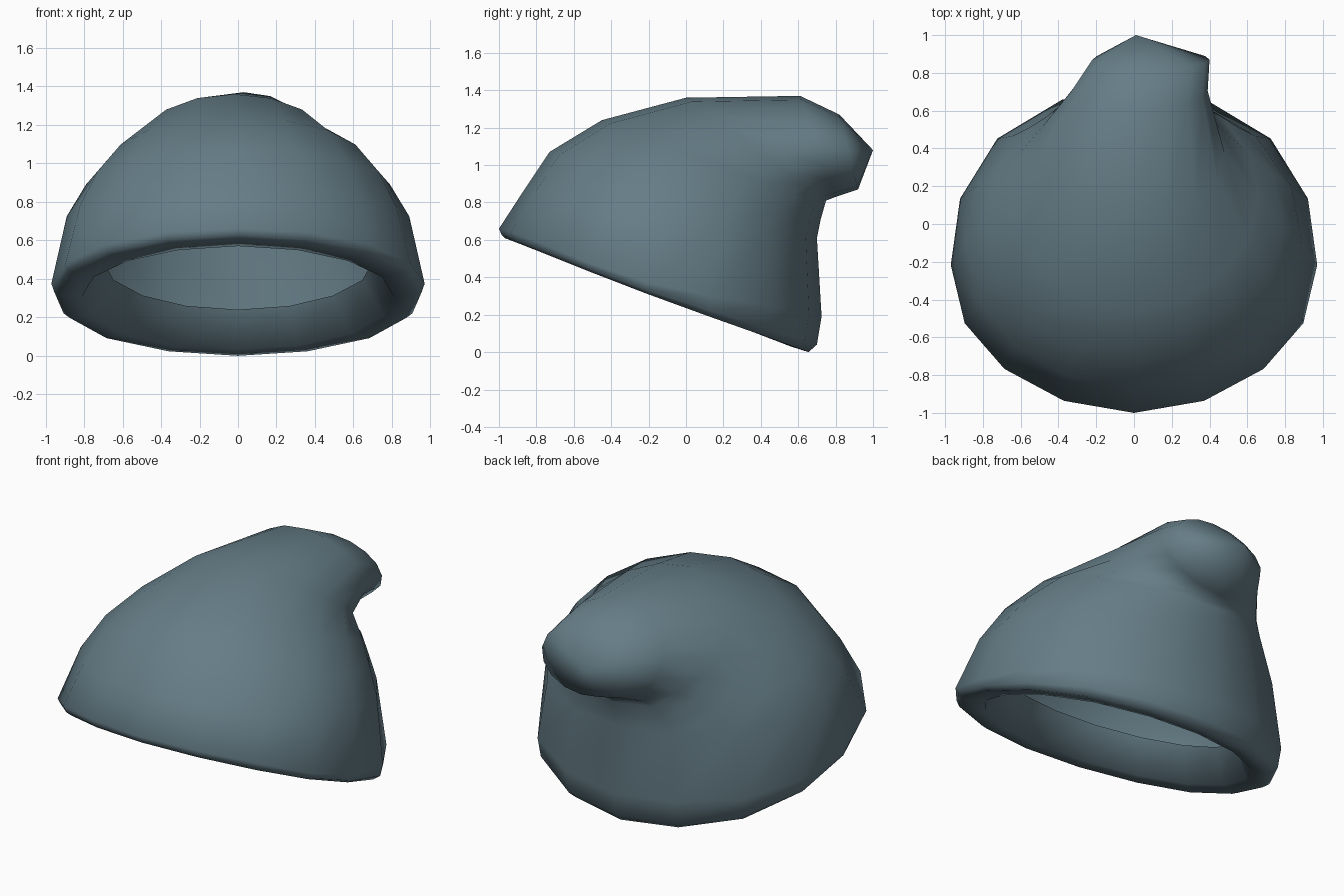
import bpy, bmesh, math

if "Cube" in bpy.data.objects:
    bpy.data.objects.remove(bpy.data.objects["Cube"])

SIDES = 16
mat = bpy.data.materials.new("slate blue grey")
mat.diffuse_color = (0.130, 0.203, 0.24, 1)
mat.use_nodes = True
mat.node_tree.nodes["Principled BSDF"].inputs["Base Color"].default_value = mat.diffuse_color

# Rings from the inner lip, around the rim, up to the drooping tip:
# (front y, front z, back y, back z, half width, x offset,
#  forward shift and lift of the sides, fullness of the back corners)
RINGS = [
    (-0.70, 0.74, 0.50, 0.24, 0.70, 0, 0, 0, 0),
    (-0.84, 0.57, 0.56, 0.03, 0.81, 0, 0.03, 0.01, 0.1),
    (-0.97, 0.61, 0.655, 0.00, 0.92, 0, 0.06, 0.01, 0.2),
    (-0.985, 0.625, 0.70, 0.04, 0.955, 0, 0.07, 0.00, 0.22),
    (-1.00, 0.66, 0.725, 0.19, 0.97, 0, 0.08, -0.05, 0.22),
    (-0.87, 0.86, 0.70, 0.61, 0.89, 0, 0.02, -0.01, 0.1),
    (-0.73, 1.07, 0.72, 0.71, 0.79, 0, 0, 0, 0),
    (-0.45, 1.24, 0.74, 0.78, 0.66, 0, 0, 0, 0),
    (0.00, 1.36, 0.75, 0.81, 0.50, -0.02, 0, 0, 0),
    (0.61, 1.37, 0.80, 0.83, 0.36, 0.03, 0, 0, 0),
    (0.82, 1.27, 0.92, 0.87, 0.31, 0.09, 0, 0, 0),
]
TIP = (0.01, 1.0, 1.08)

bm = bmesh.new()
rows = []
for fy, fz, by, bz, w, ox, shift, lift, full in RINGS:
    row = []
    for i in range(SIDES):
        a = 2 * math.pi * i / SIDES
        s, c = math.sin(a), math.cos(a)
        t = (1 - c) / 2
        swell = 1 + full * (s * c) ** 2 if c < 0 else 1
        row.append(bm.verts.new((ox + w * s * swell,
                                 fy + (by - fy) * t - shift * s ** 4,
                                 fz + (bz - fz) * t + lift * s ** 4)))
    rows.append(row)

# Skin the rings and close the tip
for lo, hi in zip(rows, rows[1:]):
    for i in range(SIDES):
        j = (i + 1) % SIDES
        bm.faces.new((lo[i], lo[j], hi[j], hi[i]))
tip = bm.verts.new(TIP)
for i in range(SIDES):
    bm.faces.new((rows[-1][i], rows[-1][(i + 1) % SIDES], tip))
for f in bm.faces:
    f.smooth = True

mesh = bpy.data.meshes.new("drooping_cap")
bm.to_mesh(mesh)
bm.free()
mesh.materials.append(mat)
cap = bpy.data.objects.new("drooping_cap", mesh)
bpy.context.collection.objects.link(cap)
